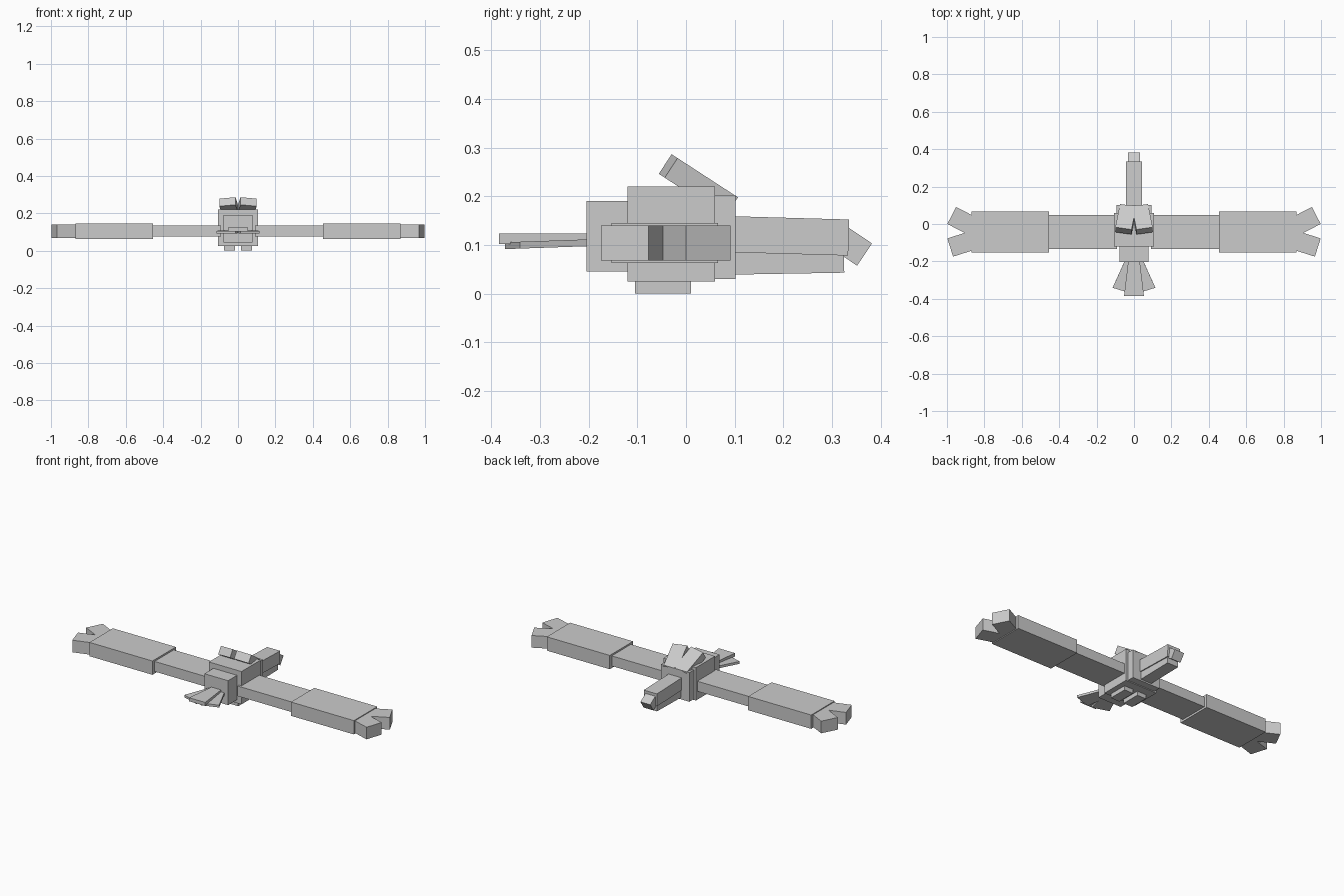
import bpy
import bmesh
from math import radians
from mathutils import Matrix, Vector

default_cube = bpy.data.objects.get("Cube")
if default_cube:
    bpy.data.objects.remove(default_cube, do_unlink=True)

GREY = (0.6, 0.6, 0.6, 1.0)
grey = bpy.data.materials.new("plain_grey")
grey.use_nodes = True
grey.diffuse_color = GREY
grey.node_tree.nodes["Principled BSDF"].inputs["Base Color"].default_value = GREY


def move(x, y, z):
    return Matrix.Translation((x, y, z))


def turn(degrees, axis):
    return Matrix.Rotation(radians(degrees), 4, axis)


def box(name, low, high, matrix=Matrix(), mirrored=False, flare=1.0):
    """Box between two corners; flare widens its -y end."""
    low, high = Vector(low), Vector(high)
    bm = bmesh.new()
    bmesh.ops.create_cube(bm, size=1)
    for v in bm.verts:
        at_front = v.co.y < 0
        v.co = [(a + b) / 2 + c * (b - a) for a, b, c in zip(low, high, v.co)]
        if at_front:
            v.co.x *= flare
    bm.transform(matrix)
    if mirrored:
        bm.transform(Matrix.Scale(-1, 4, (1, 0, 0)))
        bmesh.ops.reverse_faces(bm, faces=bm.faces)
    mesh = bpy.data.meshes.new(name)
    bm.to_mesh(mesh)
    bm.free()
    mesh.materials.append(grey)
    obj = bpy.data.objects.new(name, mesh)
    bpy.context.collection.objects.link(obj)


def pair(name, *args, **kwargs):
    box("left_" + name, *args, **kwargs)
    box("right_" + name, *args, mirrored=True, **kwargs)


# Body blocks
box("body", (-0.107, -0.12, 0.025), (0.107, 0.06, 0.22))
box("rear_body", (-0.078, -0.204, 0.045), (0.078, -0.11, 0.19))
box("neck", (-0.093, 0.05, 0.03), (0.093, 0.102, 0.203))
pair("foot", (0.015, -0.105, 0), (0.075, 0.01, 0.035))

# Wings with two splayed tips each
pair("inner_wing", (0.09, -0.133, 0.075), (0.47, 0.047, 0.135))
pair("outer_wing", (0.455, -0.153, 0.063), (0.869, 0.066, 0.145))
pair("front_wing_tip", (-0.18, -0.102, 0.068), (0, 0, 0.14),
     move(0.998, -0.077, 0) @ turn(-17.5, 'Z'))
pair("back_wing_tip", (-0.16, 0, 0.068), (0, 0.102, 0.14),
     move(0.998, 0, 0) @ turn(27, 'Z'))

# Fan of three flared feathers
box("middle_feather", (-0.03, -0.384, 0.102), (0.03, -0.19, 0.123), flare=1.77)
pair("side_feather", (-0.03, -0.18, 0), (0.03, 0, 0.014),
     move(0.011, -0.184, 0.098) @ turn(2, 'X') @ turn(17, 'Z'), flare=1.77)

# Raised crest plates, sloping up and spreading apart
pair("crest", (0, 0, -0.048), (0.088, 0.15, 0),
     move(0, 0.097, 0.204) @ turn(-33, 'X') @ move(0.013, -0.151, 0) @ turn(9.5, 'Z'))

# Beak
box("upper_beak", (-0.043, 0, -0.074), (0.043, 0.243, 0),
    move(0, 0.092, 0.159) @ turn(-1.6, 'X'))
box("lower_beak", (-0.037, 0, 0), (0.037, 0.233, 0.06),
    move(0, 0.092, 0.039) @ turn(1, 'X'))
box("beak_tip", (-0.032, -0.08, -0.055), (0.032, 0, 0),
    move(0, 0.382, 0.103) @ turn(-34, 'X'))
